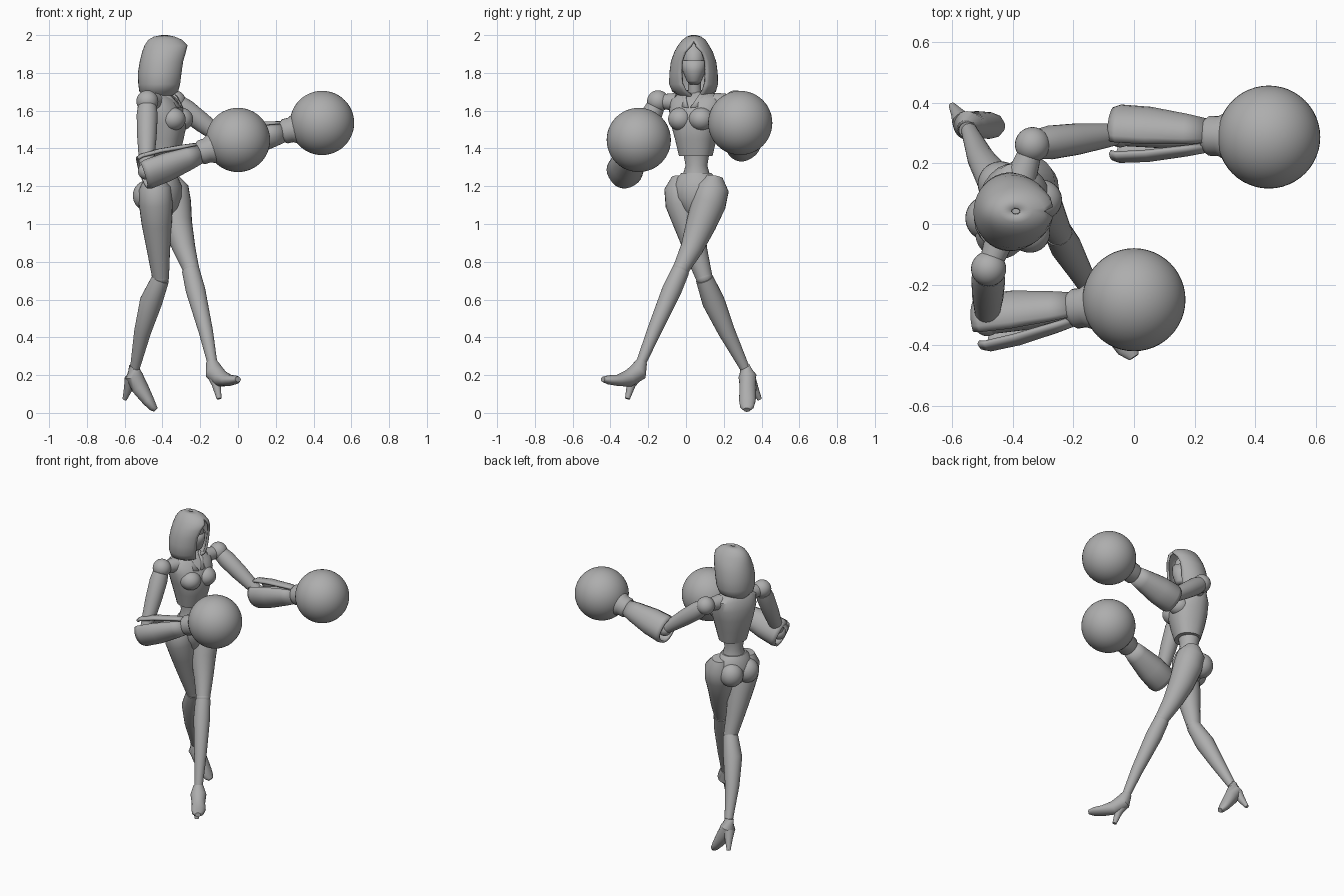
import bpy, bmesh, math
from mathutils import Vector, Matrix

if "Cube" in bpy.data.objects:
    bpy.data.objects.remove(bpy.data.objects["Cube"])

grey = bpy.data.materials.new("plain grey")
grey.use_nodes = True
COLOUR = (0.42, 0.42, 0.42, 1)
grey.diffuse_color = COLOUR
grey.node_tree.nodes["Principled BSDF"].inputs["Base Color"].default_value = COLOUR


def finish(name, bm, angle=40):
    bmesh.ops.recalc_face_normals(bm, faces=bm.faces)
    mesh = bpy.data.meshes.new(name)
    bm.to_mesh(mesh)
    bm.free()
    mesh.materials.append(grey)
    ob = bpy.data.objects.new(name, mesh)
    bpy.context.collection.objects.link(ob)
    bpy.ops.object.select_all(action='DESELECT')
    ob.select_set(True)
    bpy.context.view_layer.objects.active = ob
    bpy.ops.object.shade_smooth_by_angle(angle=math.radians(angle))
    return ob


def loft(name, rings, yaw=None, ref=(0, 0, 1), gap=None, power=1.0, sides=24, wall=0.015):
    """Skin rings (x, y, z, a, b). With yaw the rings lie flat, otherwise they follow the path.
    gap gives each ring an opening half angle, which makes an open shell."""
    bm = bmesh.new()
    pts = [Vector(r[:3]) for r in rings]
    loops = []
    for i, r in enumerate(rings):
        if yaw is not None:
            u = Vector((math.cos(yaw), math.sin(yaw), 0))
            v = Vector((-u.y, u.x, 0))
        else:
            t = (pts[min(i + 1, len(pts) - 1)] - pts[max(i - 1, 0)]).normalized()
            u = Vector(ref)
            u = (u - t * u.dot(t)).normalized()
            v = t.cross(u)
        a, b = r[3], r[-1]
        g = gap[i] if gap else 0
        count = sides + 1 if gap else sides
        loop = []
        for k in range(count):
            ang = g + (2 * math.pi - 2 * g) * k / sides
            c, s = math.cos(ang), math.sin(ang)
            c = math.copysign(abs(c) ** power, c)
            s = math.copysign(abs(s) ** power, s)
            loop.append(bm.verts.new(pts[i] + u * a * c + v * b * s))
        loops.append(loop)
    for low, high in zip(loops, loops[1:]):
        for k in range(sides):
            j = (k + 1) % len(low)
            bm.faces.new((low[k], low[j], high[j], high[k]))
    if gap:
        bmesh.ops.remove_doubles(bm, verts=bm.verts, dist=0.0005)
    else:
        bm.faces.new(loops[0])
        bm.faces.new(loops[-1])
    ob = finish(name, bm)
    if gap:
        shell = ob.modifiers.new("wall", 'SOLIDIFY')
        shell.thickness = wall
        shell.offset = -1
    return ob


def ball(name, centre, size, yaw=0.0, seg=32):
    bm = bmesh.new()
    bmesh.ops.create_uvsphere(bm, u_segments=seg, v_segments=seg // 2, radius=1)
    bm.transform(Matrix.Translation(centre) @ Matrix.Rotation(yaw, 4, 'Z')
                 @ Matrix.Diagonal((*size, 1)))
    return finish(name, bm)


YAW = math.radians(-20)


def body(x, y, z):
    """Point given in the turned frame of the torso (x forward, y to its left)."""
    return Matrix.Translation((-0.405, 0.055, z)) @ Matrix.Rotation(YAW, 4, 'Z') @ Vector((x, y, 0))


def stack(rows):
    return [(*body(x, 0, z), d, w) for z, x, d, w in rows]


# Torso
loft("ribcage", stack([(1.36, .01, .08, .088), (1.45, .01, .105, .108), (1.53, .01, .12, .13),
                       (1.60, 0, .115, .145), (1.66, -.01, .09, .145), (1.69, -.02, .06, .10),
                       (1.70, -.02, .05, .06)]), yaw=YAW, power=0.85)
loft("abdomen", stack([(1.18, 0, .09, .10), (1.25, 0, .07, .075), (1.31, 0, .058, .058),
                       (1.38, 0, .07, .07)]), yaw=YAW)
loft("pelvis", stack([(1.03, .02, .03, .03), (1.08, .01, .08, .07), (1.14, 0, .105, .12),
                      (1.20, 0, .105, .13), (1.25, 0, .085, .10), (1.27, 0, .072, .08)]), yaw=YAW)
for side, s in (("left", 1), ("right", -1)):
    ball(side + "_chest_plate", body(.085, s * .058, 1.555), (.068, .066, .062), YAW)
    ball(side + "_buttock", body(-.06, s * .06, 1.15), (.075, .075, .08), YAW)

# Head, neck and hood
loft("neck", [(-.42, .05, 1.64, .04), (-.40, .045, 1.72, .034), (-.385, .043, 1.82, .034)],
     ref=(1, 0, 0))
loft("head", [(-.355, .043, 1.745, .015, .015), (-.365, .043, 1.76, .04, .03),
              (-.375, .043, 1.81, .065, .052), (-.38, .043, 1.87, .075, .062),
              (-.385, .043, 1.92, .065, .056), (-.39, .043, 1.955, .03, .03)], yaw=0)
loft("face_mask", [(-.355, .043, 1.743, .018, .018), (-.362, .043, 1.76, .045, .034),
                   (-.371, .043, 1.81, .068, .055), (-.376, .043, 1.865, .077, .063)],
     yaw=0, gap=[0] * 4, wall=.006)
loft("hood", [(-.43, .05, 1.63, .05, .05), (-.425, .05, 1.675, .075, .075),
              (-.415, .043, 1.70, .107, .115), (-.41, .04, 1.74, .118, .13),
              (-.405, .04, 1.80, .125, .128), (-.395, .04, 1.86, .125, .12),
              (-.385, .04, 1.91, .123, .103), (-.38, .04, 1.945, .115, .083),
              (-.385, .042, 1.975, .09, .062), (-.39, .042, 1.992, .055, .038),
              (-.39, .042, 2.0, .015, .012)],
     yaw=0, gap=[0, .3, .42, .5, .56, .58, .48, .2, 0, 0, 0], sides=32)
loft("collar", stack([(1.62, .015, .10, .09), (1.67, 0, .085, .085), (1.71, -.01, .06, .07)]),
     yaw=YAW, gap=[.1, .4, .7], wall=.012)


# Arms, each with a split bracer and a round glove
def arm(side, shoulder, elbow, glove):
    shoulder, elbow, glove = map(Vector, (shoulder, elbow, glove))
    ball(side + "_shoulder_joint", shoulder, (.058,) * 3)
    inner = body(0, 0, 1.64)
    loft(side + "_shoulder_link", [(*inner.lerp(shoulder, .5), .05), (*shoulder, .035)])
    upper = [(.08, .05), (.2, .056), (.5, .052), (.8, .042), (1, .034)]
    loft(side + "_upper_arm", [(*shoulder.lerp(elbow, t), r) for t, r in upper], ref=(.3, .9, .3))
    ball(side + "_elbow_joint", elbow, (.045,) * 3)
    lower = [(0, .04), (.3, .045), (.75, .04)]
    loft(side + "_forearm", [(*elbow.lerp(glove, t), r) for t, r in lower])
    shell = [(-.05, .085), (.0, .093), (.2, .088), (.45, .068), (.58, .055)]
    loft(side + "_bracer", [(*elbow.lerp(glove, t), r) for t, r in shell],
         ref=(0, -.5, .8), gap=[.25, .22, .16, .1, .08], power=.88)
    cuff = [(.56, .052), (.6, .066), (.66, .066), (.72, .082), (.8, .08)]
    loft(side + "_glove_cuff", [(*elbow.lerp(glove, t), r) for t, r in cuff])
    ball(side + "_glove", glove, (.17,) * 3, seg=48)


arm("right", (-.48, -.148, 1.65), (-.485, -.325, 1.28), (0, -.25, 1.445))
arm("left", (-.335, .262, 1.65), (-.045, .298, 1.425), (.445, .287, 1.535))


# Legs: crossed stance, heeled shoes
def leg(side, thigh, calf, foot, heel):
    loft(side + "_thigh", thigh, ref=(1, 0, 0))
    loft(side + "_calf", calf, ref=(1, 0, 0))
    ball(side + "_knee", thigh[-1][:3], (.045,) * 3)
    loft(side + "_shoe", foot, ref=(0, 0, 1))
    loft(side + "_heel", heel, ref=(1, 0, 0), sides=12)


leg("left",
    [(-.36, .15, 1.25, .045), (-.35, .14, 1.19, .088), (-.34, .12, 1.11, .092),
     (-.322, .08, 1.0, .08), (-.285, .03, .87, .06), (-.25, -.025, .765, .044)],
    [(-.25, -.028, .755, .047), (-.225, -.075, .65, .052), (-.17, -.17, .43, .038),
     (-.135, -.24, .26, .026)],
    [(-.14, -.235, .27, .03), (-.125, -.255, .215, .05), (-.09, -.305, .182, .045, .042),
     (-.05, -.36, .172, .03, .045), (-.02, -.41, .175, .024, .038), (.0, -.44, .178, .014, .018)],
    [(-.125, -.265, .20, .04), (-.115, -.29, .15, .024), (-.10, -.31, .075, .013)])
leg("right",
    [(-.45, -.03, 1.25, .045), (-.44, -.03, 1.19, .085), (-.435, -.02, 1.11, .09),
     (-.43, .015, 1.0, .08), (-.42, .055, .85, .06), (-.41, .095, .72, .045)],
    [(-.41, .098, .71, .047), (-.46, .145, .59, .06), (-.505, .215, .43, .045),
     (-.545, .31, .24, .026)],
    [(-.55, .31, .25, .028), (-.55, .325, .195, .048), (-.52, .328, .135, .045),
     (-.475, .325, .065, .032, .044), (-.45, .323, .03, .022, .036), (-.435, .322, .016, .014, .018)],
    [(-.565, .335, .18, .036), (-.58, .36, .13, .024), (-.60, .39, .072, .012)])
